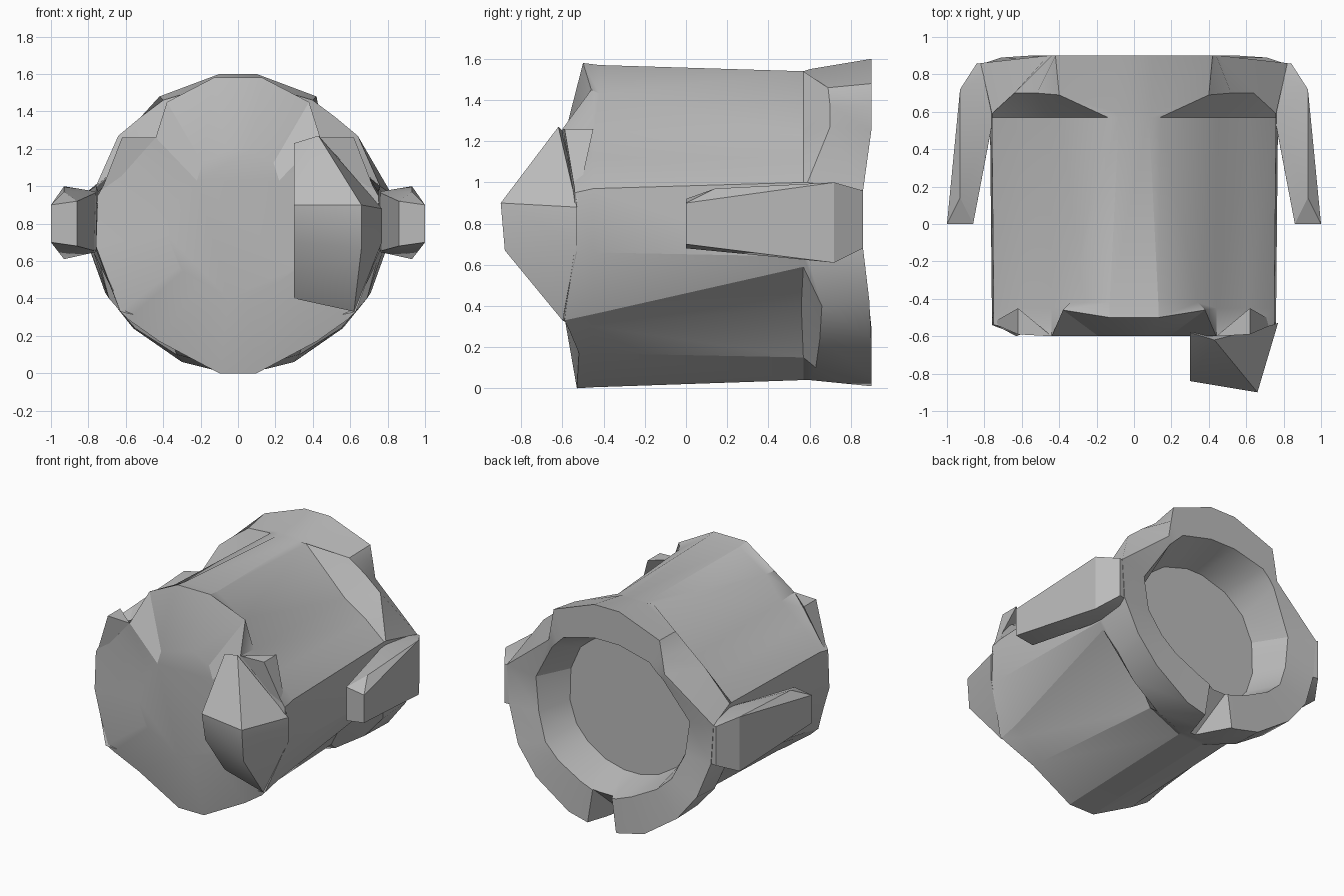
import bpy
import bmesh
import math
from mathutils import Vector

default_cube = bpy.data.objects.get("Cube")
if default_cube:
    bpy.data.objects.remove(default_cube, do_unlink=True)

grey = bpy.data.materials.new("plain_grey")
grey.use_nodes = True
grey.diffuse_color = (0.5, 0.5, 0.5, 1)
grey.node_tree.nodes["Principled BSDF"].inputs["Base Color"].default_value = (0.5, 0.5, 0.5, 1)

CENTRE_HEIGHT = 0.8


def finish(name, bm):
    """Turn a bmesh into a named object with outward normals."""
    bmesh.ops.recalc_face_normals(bm, faces=bm.faces[:])
    mesh = bpy.data.meshes.new(name)
    bm.to_mesh(mesh)
    bm.free()
    mesh.materials.append(grey)
    obj = bpy.data.objects.new(name, mesh)
    bpy.context.collection.objects.link(obj)
    return obj


def shade(obj):
    """Soften shallow angles and keep creases sharp."""
    bpy.ops.object.select_all(action='DESELECT')
    obj.select_set(True)
    bpy.context.view_layer.objects.active = obj
    bpy.ops.object.shade_smooth_by_angle(angle=math.radians(25))


def hull(name, points):
    """Faceted block wrapped around a few corner points."""
    bm = bmesh.new()
    for point in points:
        bm.verts.new(point)
    bmesh.ops.convex_hull(bm, input=bm.verts[:])
    loose = [v for v in bm.verts if not v.link_faces]
    bmesh.ops.delete(bm, geom=loose, context='VERTS')
    return finish(name, bm)


def mirrored(half):
    """Complete a half outline, running from top to bottom, into a closed ring."""
    return half + [(-x, y, z) for x, y, z in reversed(half)]


def scaled(half, factor, depth):
    """Shrink an outline about the body axis and flatten it at one depth."""
    return [(x * factor, depth, CENTRE_HEIGHT + (z - CENTRE_HEIGHT) * factor)
            for x, y, z in half]


def loft(name, halves):
    """Skin a series of outlines and cap both ends."""
    bm = bmesh.new()
    rings = [[bm.verts.new(p) for p in mirrored(half)] for half in halves]
    count = len(rings[0])
    for first, second in zip(rings, rings[1:]):
        for i in range(count):
            j = (i + 1) % count
            bm.faces.new((first[i], first[j], second[j], second[i]))
    bm.faces.new(rings[0])
    bm.faces.new(rings[-1])
    return finish(name, bm)


# Outlines of the drum, from the front plate to the rear opening
front_plate = [(.13, -.5, 1.58), (.38, -.46, 1.45), (.44, -.6, 1.26), (.62, -.56, 1.18),
               (.75, -.54, .95), (.76, -.54, .68), (.63, -.59, .33), (.59, -.57, .29),
               (.42, -.52, .17), (.1, -.53, 0)]
body_front = [(.13, -.42, 1.57), (.34, -.42, 1.43), (.44, -.45, 1.25), (.6, -.45, 1.12),
              (.75, -.45, .97), (.76, -.45, .66), (.63, -.45, .36), (.56, -.45, .3),
              (.41, -.45, .17), (.1, -.45, .005)]
body_back = [(.08, .57, 1.54), (.14, .57, 1.54), (.45, .57, 1.23), (.62, .57, 1.12),
             (.76, .57, 1), (.77, .57, .64), (.74, .57, .59), (.47, .56, .4),
             (.34, .57, .15), (.1, .57, .04)]
rim_front = [(.1, .6, 1.55), (.4, .69, 1.46), (.52, .7, 1.37), (.64, .7, 1.27),
             (.76, .59, 1), (.77, .59, .64), (.69, .66, .4), (.55, .65, .24),
             (.33, .63, .1), (.1, .6, .04)]
rim_back = [(.1, .9, 1.6), (.42, .9, 1.48), (.44, .9, 1.37), (.46, .9, 1.25),
            (.82, .86, .96), (.8, .86, .68), (.71, .89, .43), (.56, .9, .24),
            (.3, .9, .06), (.1, .9, .01)]
opening = [(.1, .9, 1.36), (.34, .9, 1.3), (.39, .9, 1.25), (.44, .89, 1.2),
           (.61, .83, .92), (.58, .84, .68), (.5, .88, .5), (.39, .89, .4),
           (.2, .9, .3), (.07, .9, .25)]
recess_floor = scaled(rim_front, 0.64, 0.61)

# Drum with a raised front and a recessed back
body = loft("drum_body", [
    scaled(front_plate, 0.5, -0.6), front_plate, body_front, body_back,
    rim_front, rim_back, opening, recess_floor])

# Tapered notch through the bottom of the rear rim
cutter = hull("rim_notch_cutter", [
    (.18, .95, -.05), (-.1, .95, -.05), (.12, .95, .32), (-.05, .95, .32), (.04, .55, -.05)])
cutter.hide_render = True
notch = body.modifiers.new("rim_notch", 'BOOLEAN')
notch.operation = 'DIFFERENCE'
notch.solver = 'EXACT'
notch.object = cutter
bpy.context.view_layer.objects.active = body
bpy.ops.object.modifier_apply(modifier=notch.name)
bpy.data.objects.remove(cutter, do_unlink=True)
shade(body)

# Wedge standing out of one side of the front
wedge = hull("front_wedge", [
    (.3, -.58, 1.23), (.43, -.62, 1.27), (.3, -.84, .9), (.3, -.8, .7),
    (.66, -.9, .9), (.66, -.88, .67), (.77, -.53, .88), (.77, -.53, .7),
    (.62, -.6, .33), (.3, -.58, .4)])
shade(wedge)

# Side arms reaching forward from the rim, and thin corner fins on the front plate
arm_points = [
    (.86, 0, .68), (.86, 0, .92), (1, 0, .7), (1, 0, .9), (.93, .14, .97),
    (.93, .72, 1), (.93, .72, .61), (.84, .86, .96), (.84, .86, .68),
    (.75, .58, .97), (.75, .58, .65), (.7, .84, .95), (.7, .84, .68)]
upper_fin_points = [(.44, -.6, 1.26), (.62, -.45, 1.26), (.62, -.59, 1.26), (.76, -.53, .9)]
lower_fin_points = [(.63, -.6, .33), (.63, -.44, .45), (.76, -.53, .68), (.5, -.55, .3)]
for side, sign in (("left", 1), ("right", -1)):
    for part, points in (("side_arm", arm_points), ("upper_fin", upper_fin_points),
                         ("lower_fin", lower_fin_points)):
        shade(hull(f"{side}_{part}", [Vector((x * sign, y, z)) for x, y, z in points]))
